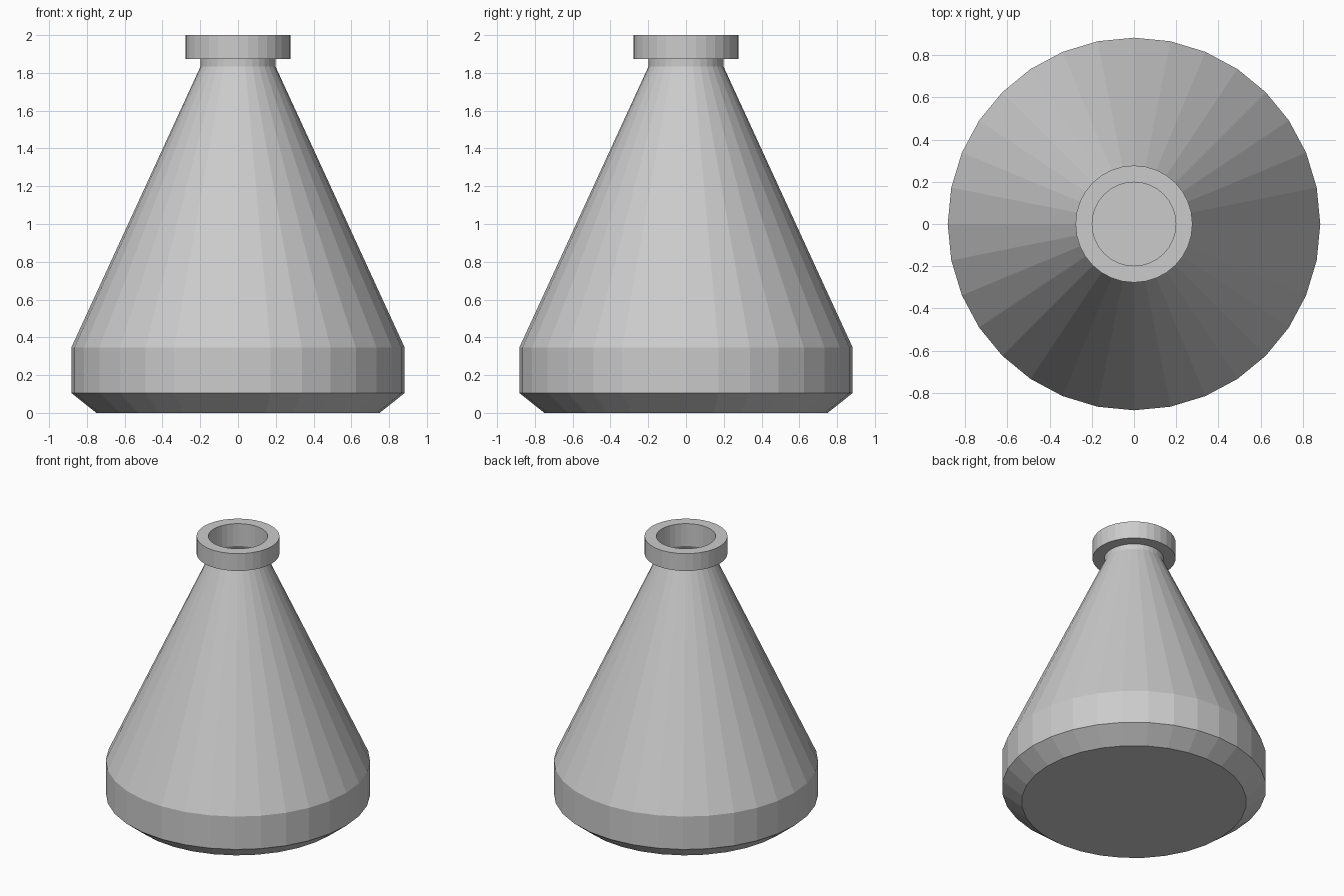
import bpy, bmesh, math

if "Cube" in bpy.data.objects:
    bpy.data.objects.remove(bpy.data.objects["Cube"])

SIDES = 32


def lathe(name, profile, closed=False, base=False):
    """Revolve (radius, height) points around z; faces point outward."""
    bm = bmesh.new()
    rings = []
    for r, z in profile:
        ring = []
        for i in range(SIDES):
            a = 2 * math.pi * i / SIDES
            ring.append(bm.verts.new((r * math.cos(a), r * math.sin(a), z)))
        rings.append(ring)
    pairs = list(zip(rings, rings[1:]))
    if closed:
        pairs.append((rings[-1], rings[0]))
    for low, high in pairs:
        for i in range(SIDES):
            j = (i + 1) % SIDES
            bm.faces.new((low[i], low[j], high[j], high[i]))
    if base:
        bm.faces.new(rings[0][::-1])
    mesh = bpy.data.meshes.new(name)
    bm.to_mesh(mesh)
    bm.free()
    obj = bpy.data.objects.new(name, mesh)
    bpy.context.collection.objects.link(obj)
    return obj


# Thin-walled conical body with chamfered foot and short neck
lathe("flask_body", [(0.75, 0), (0.882, 0.105), (0.882, 0.347),
                     (0.198, 1.835), (0.198, 1.873)], base=True)

# Square-section collar around the open mouth
lathe("flask_rim", [(0.198, 1.873), (0.277, 1.873),
                    (0.277, 2.0), (0.198, 2.0)], closed=True)
